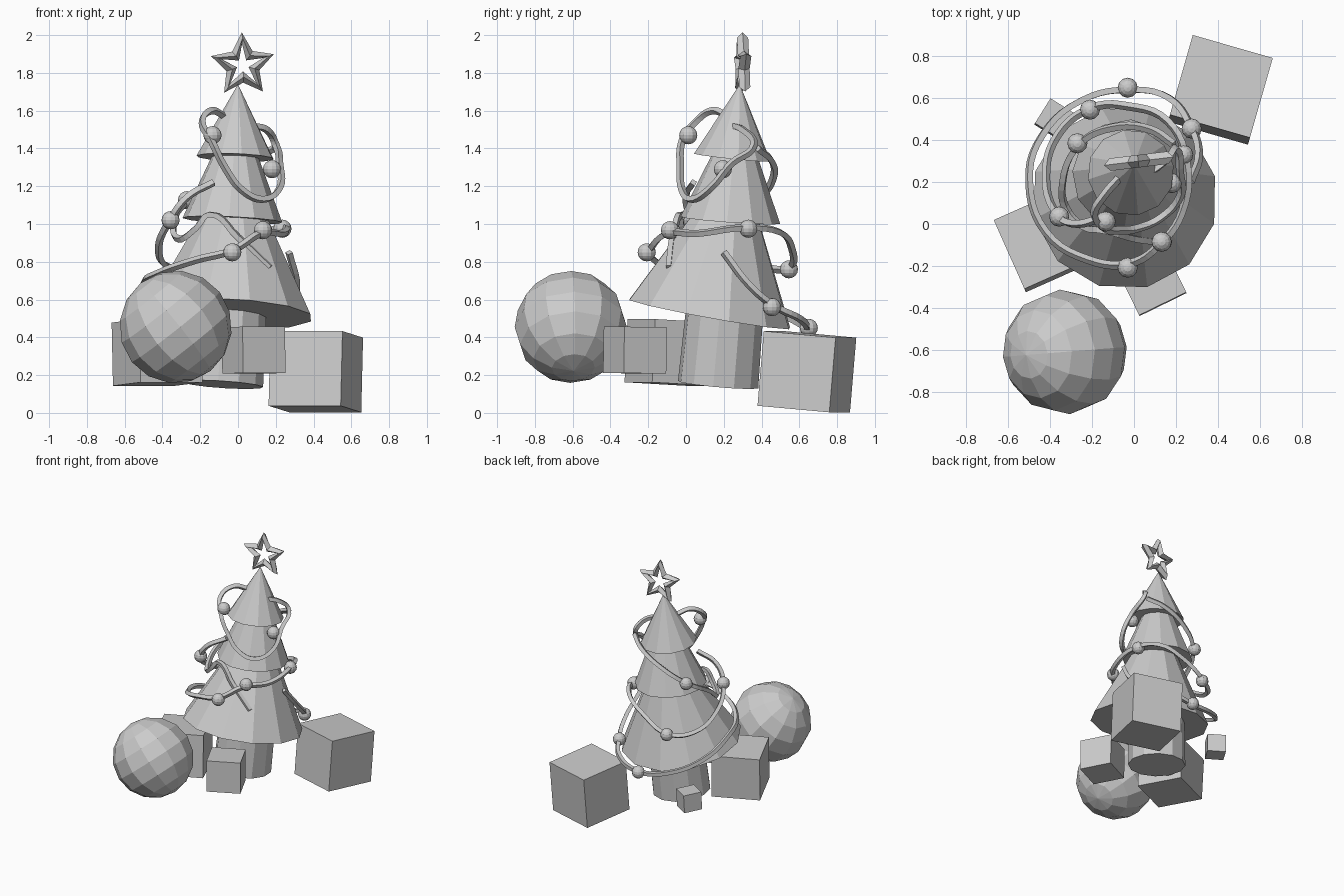
import bpy, math
from mathutils import Vector

if "Cube" in bpy.data.objects:
    bpy.data.objects.remove(bpy.data.objects["Cube"])


def name_it(name):
    ob = bpy.context.object
    ob.name = name
    return ob


def cone(name, base, top, r1, r2=0.0, sides=12):
    """Cone or cylinder running from base to top."""
    base, top = Vector(base), Vector(top)
    axis = top - base
    bpy.ops.mesh.primitive_cone_add(vertices=sides, radius1=r1, radius2=r2, depth=axis.length,
                                    location=(base + top) / 2,
                                    rotation=axis.to_track_quat('Z', 'Y').to_euler())
    return name_it(name)


def box(name, center, size, turn, lean=0):
    bpy.ops.mesh.primitive_cube_add(size=1, location=center,
                                    rotation=(math.radians(lean), 0, math.radians(turn)))
    ob = name_it(name)
    ob.scale = size
    return ob


def ball(name, center, r, segs, rings, axis=(0, 0, 1)):
    bpy.ops.mesh.primitive_uv_sphere_add(segments=segs, ring_count=rings, radius=r, location=center,
                                         rotation=Vector(axis).to_track_quat('Z', 'Y').to_euler())
    return name_it(name)


def tube(name, pts, r, kind='BEZIER', closed=False):
    """Square-section tube along a path, turned into a mesh."""
    cu = bpy.data.curves.new(name, 'CURVE')
    cu.dimensions = '3D'
    cu.bevel_depth = r
    cu.bevel_resolution = 0
    cu.resolution_u = 5
    cu.use_fill_caps = True
    sp = cu.splines.new(kind)
    if kind == 'BEZIER':
        sp.bezier_points.add(len(pts) - 1)
        for bp, p in zip(sp.bezier_points, pts):
            bp.co = p
            bp.handle_left_type = bp.handle_right_type = 'AUTO'
    else:
        sp.points.add(len(pts) - 1)
        for q, p in zip(sp.points, pts):
            q.co = (*p, 1)
    sp.use_cyclic_u = closed
    ob = bpy.data.objects.new(name, cu)
    bpy.context.collection.objects.link(ob)
    bpy.ops.object.select_all(action='DESELECT')
    ob.select_set(True)
    bpy.context.view_layer.objects.active = ob
    bpy.ops.object.convert(target='MESH')
    ob = name_it(name)
    for f in ob.data.polygons:
        f.use_smooth = False
    return ob


# Leaning trunk and three foliage tiers
cone("trunk", (-.08, .17, .15), (-.05, .21, .60), .215, .205)
cone("lower_tier", (-.045, .125, .525), (0, .28, 1.38), .445)
cone("middle_tier", (-.03, .235, 1.02), (0, .28, 1.65), .265)
cone("upper_tier", (-.015, .245, 1.352), (0, .285, 1.74), .207)

# Star made from a thick outline
star = []
for i in range(10):
    a = math.pi / 2 + i * math.pi / 5 + 0.03
    r = .145 if i % 2 == 0 else .062
    x = r * math.cos(a)
    star.append((.025 + x, .30 + .12 * x, 1.84 + r * math.sin(a)))
tube("star", star, .03, 'POLY', True)

# Presents
box("present_back_right", (.412, .64, .218), (.397, .397, .397), -16, -5)
box("present_front", (.083, -.27, .332), (.25, .25, .245), 26, -1)
box("present_left", (-.428, -.08, .32), (.36, .36, .335), 24, -3)
box("present_small", (-.378, .50, .27), (.14, .14, .14), -32, -3)

# Large ball
ball("large_ball", (-.33, -.61, .455), .298, 12, 8, (-.62, -.05, .78))

# Garland strands
strands = {
    "lower": [(.27, .2, .85), (.31, .34, .67), (.275, .46, .57), (.17, .6, .5), (-.03, .64, .45),
              (-.25, .59, .48), (-.44, .42, .57), (-.50, .2, .68), (-.42, -.04, .74),
              (-.22, -.17, .81), (-.03, -.19, .86), (.12, -.10, .95), (.23, .06, .95),
              (.25, .3, .98), (.16, .49, .96), (-.02, .56, .87), (-.21, .55, .77),
              (-.36, .43, .77), (-.42, .22, .87), (-.36, .04, 1.02), (-.27, 0, 1.14),
              (-.13, .04, 1.22)],
    "upper": [(-.07, .22, 1.57), (-.14, .14, 1.60), (-.19, .05, 1.54), (-.14, -.02, 1.44),
              (-.07, -.03, 1.30), (.02, -.02, 1.18), (.13, .03, 1.13), (.22, .13, 1.19),
              (.22, .24, 1.32), (.20, .36, 1.42), (.15, .30, 1.50), (.07, .24, 1.52)],
    "middle": [(.19, .38, 1.40), (.08, .45, 1.34), (-.1, .46, 1.24), (-.26, .38, 1.13),
               (-.34, .2, 1.02), (-.31, .05, .92), (-.22, -.02, .98), (-.15, -.03, 1.05),
               (0, -.07, .93), (.17, -.09, .77)],
}
for key, pts in strands.items():
    tube("garland_" + key, pts, .02)

# Baubles
baubles = [(-.135, .012, 1.47), (.18, .195, 1.29), (-.357, .035, 1.02), (.132, -.085, .967),
           (-.03, -.208, .85), (-.21, .545, .76), (.275, .455, .56), (-.03, .65, .45),
           (-.27, .385, 1.126), (.235, .33, .975)]
for i, p in enumerate(baubles):
    ball(f"bauble_{i + 1}", p, .048, 12, 8)
